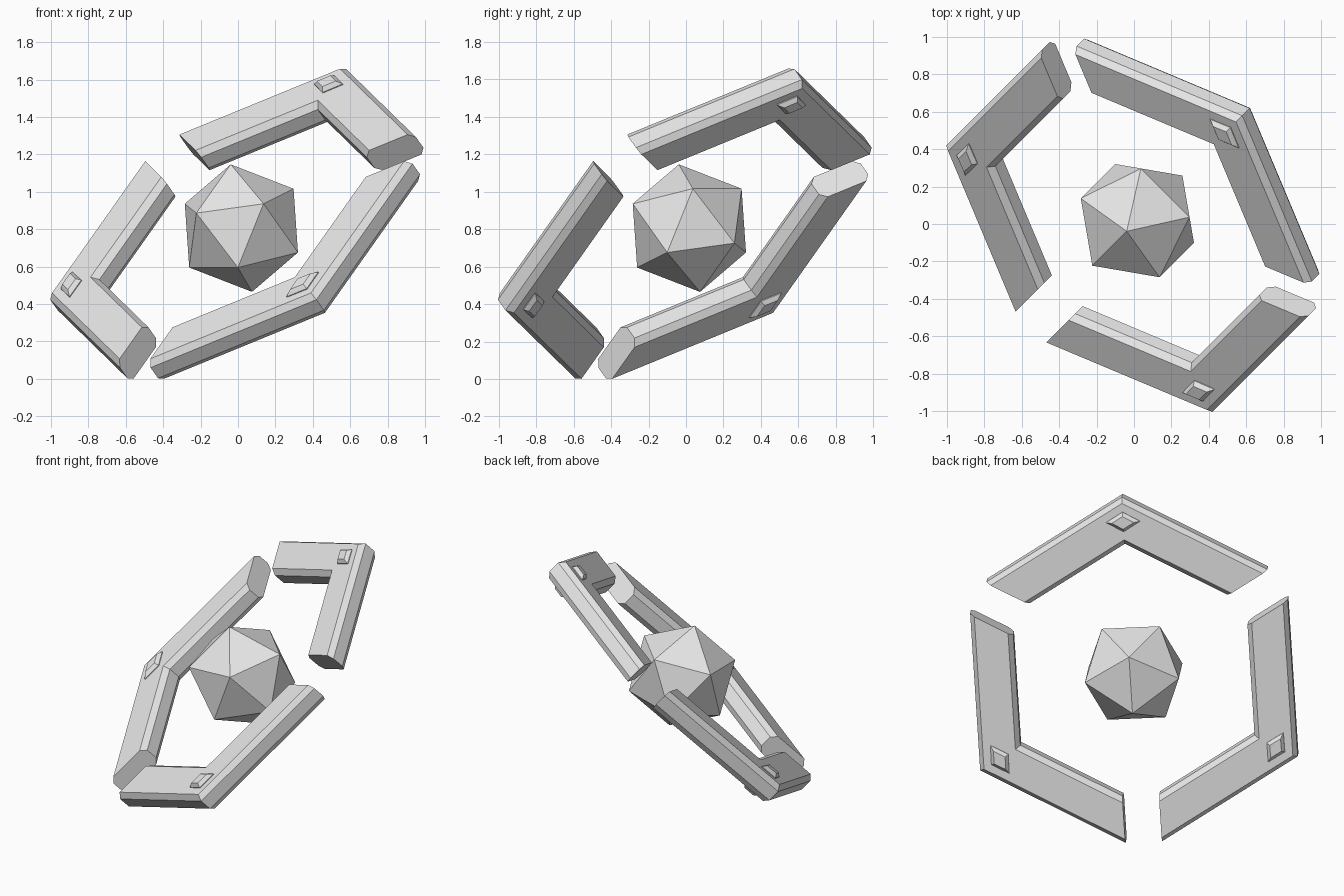
import bpy, bmesh, math
from mathutils import Matrix, Vector

if "Cube" in bpy.data.objects:
    bpy.data.objects.remove(bpy.data.objects["Cube"])

S = math.sqrt(0.5)
# tilted frame of the ring: u and v lie in its plane, n is its axis
FRAME = Matrix(((0.5, S, 0.5, 0.018),
                (0.5, -S, 0.5, 0.018),
                (S, 0, -S, 0.806),
                (0, 0, 0, 1)))

grey = bpy.data.materials.new("light_grey")
grey.diffuse_color = (0.8, 0.8, 0.8, 1)
grey.use_nodes = True
grey.node_tree.nodes["Principled BSDF"].inputs["Base Color"].default_value = grey.diffuse_color


def finish(name, bm, matrix):
    bmesh.ops.recalc_face_normals(bm, faces=bm.faces)
    mesh = bpy.data.meshes.new(name)
    bm.to_mesh(mesh)
    bm.free()
    mesh.materials.append(grey)
    obj = bpy.data.objects.new(name, mesh)
    obj.matrix_world = matrix
    bpy.context.collection.objects.link(obj)


def loft(bm, loops):
    """Skin a row of closed loops and cap both ends."""
    rows = [[bm.verts.new(p) for p in loop] for loop in loops]
    for a, b in zip(rows, rows[1:]):
        for i in range(len(a)):
            j = (i + 1) % len(a)
            bm.faces.new((a[i], a[j], b[j], b[i]))
    bm.faces.new(rows[0])
    bm.faces.new(rows[-1])


# chamfered bar section at the elbow: (radius, height along the axis)
HALF = 0.075
SECTION = [(1.162, -0.04), (1.162, 0.04), (1.13, HALF), (0.892, HALF),
           (0.857, 0.04), (0.857, -0.04), (0.892, -HALF), (1.13, -HALF)]
GAP = 0.116            # half the gap between neighbouring segments
C60, S60 = 0.5, math.sqrt(0.75)


def end_point(r, h, side):
    r -= GAP / math.tan(math.radians(60))
    return (r * C60 + GAP * S60, side * (r * S60 - GAP * C60), h)


for k in range(3):
    place = FRAME @ Matrix.Rotation(math.radians(120 * k), 4, 'Z')

    # bent segment of the hexagonal ring
    bm = bmesh.new()
    loft(bm, [[end_point(r, h, -1) for r, h in SECTION],
              [(r, 0, h) for r, h in SECTION],
              [end_point(r, h, 1) for r, h in SECTION]])
    finish(f"ring_segment_{k + 1}", bm, place)

    # diamond studs on both faces of the elbow
    for side, label in ((1, "lower"), (-1, "upper")):
        bm = bmesh.new()
        loops = []
        for scale, h in ((1, HALF - 0.01), (1, HALF + 0.005), (0.65, HALF + 0.027)):
            loops.append([(1.01 + 0.064 * scale * a, 0.108 * scale * b, side * h)
                          for a, b in ((1, 0), (0, 1), (-1, 0), (0, -1))])
        loft(bm, loops)
        finish(f"{label}_stud_{k + 1}", bm, place)

# icosahedron core, one edge centred on the ring axis
bm = bmesh.new()
A = 0.184
B = A * (1 + math.sqrt(5)) / 2
for s in (-1, 1):
    for t in (-1, 1):
        for p in ((s * A, 0, t * B), (s * B, t * A, 0), (0, s * B, t * A)):
            bm.verts.new(Vector(p))
bmesh.ops.convex_hull(bm, input=bm.verts)
finish("core", bm, FRAME)
